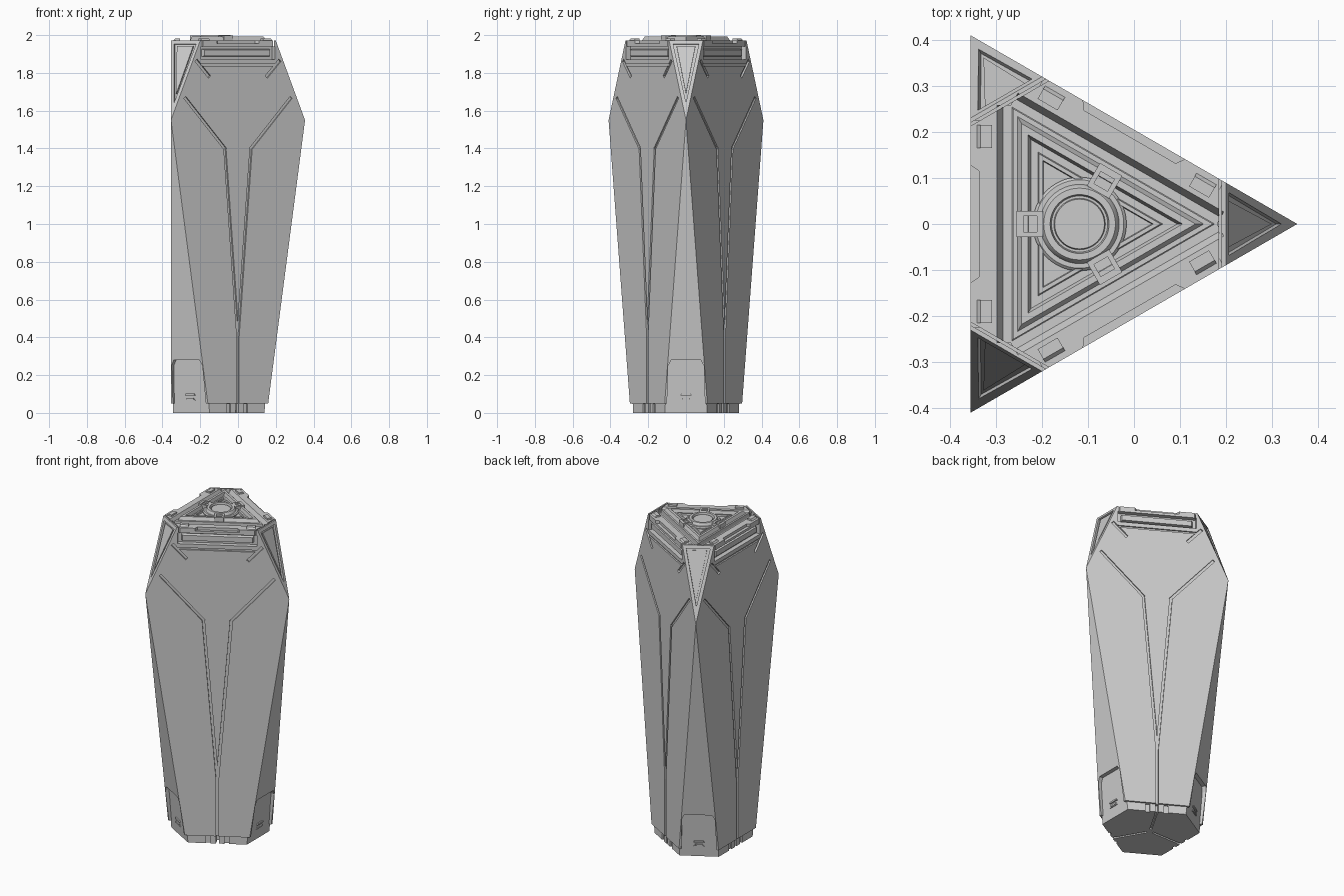
import bpy, bmesh, math
from mathutils import Matrix, Vector

if "Cube" in bpy.data.objects:
    bpy.data.objects.remove(bpy.data.objects["Cube"])

R = 0.4733            # corner radius of the triangular plan
D = R / 2             # distance from axis to each flat side
T3 = math.sqrt(3)
AXIS = Vector((-0.1183, 0, 0))

grey = bpy.data.materials.new("hull grey")
grey.use_nodes = True
grey.diffuse_color = (0.6, 0.6, 0.6, 1)
grey.node_tree.nodes["Principled BSDF"].inputs["Base Color"].default_value = (0.6, 0.6, 0.6, 1)


def finish(name, bm):
    bmesh.ops.recalc_face_normals(bm, faces=bm.faces)
    me = bpy.data.meshes.new(name)
    bm.to_mesh(me)
    bm.free()
    me.materials.append(grey)
    ob = bpy.data.objects.new(name, me)
    ob.location = AXIS
    bpy.context.collection.objects.link(ob)
    return ob


def solids(name, parts, turns=3):
    """Convex solids, each repeated around the axis."""
    bm = bmesh.new()
    for pts in parts:
        for k in range(turns):
            rot = Matrix.Rotation(k * math.tau / 3, 3, 'Z')
            vs = [bm.verts.new(rot @ Vector(p)) for p in pts]
            bmesh.ops.convex_hull(bm, input=vs)
    bmesh.ops.delete(bm, geom=[v for v in bm.verts if not v.link_faces], context='VERTS')
    bmesh.ops.dissolve_limit(bm, angle_limit=0.01, verts=bm.verts, edges=bm.edges)
    return finish(name, bm)


def carve(ob, cutter):
    mod = ob.modifiers.new("carve", 'BOOLEAN')
    mod.operation, mod.solver, mod.object = 'DIFFERENCE', 'EXACT', cutter
    mod.use_self = True
    bpy.context.view_layer.update()
    dg = bpy.context.evaluated_depsgraph_get()
    me = bpy.data.meshes.new_from_object(ob.evaluated_get(dg))
    ob.modifiers.clear()
    ob.data = me
    bpy.data.objects.remove(cutter)


def section(r, z, d=D):
    """Triangle at height z with its corners cut at radius r."""
    t = (2 * d - r) / T3
    pts = []
    for k in range(3):
        rot = Matrix.Rotation(k * math.tau / 3, 3, 'Z')
        pts += [rot @ Vector((r, t, z)), rot @ Vector((r, -t, z))]
    return pts


def box(x, y, z):
    return [(a, b, c) for a in x for b in y for c in z]


def groove(p, q, w, depth):
    """Strip cut into a flat side between two (along, height) points."""
    p, q = Vector(p), Vector(q)
    u = (q - p).normalized()
    n = Vector((-u.y, u.x)) * w / 2
    ends = [p - u * w / 2 + n, p - u * w / 2 - n, q + u * w / 2 + n, q + u * w / 2 - n]
    return [(-d, e.x, e.y) for e in ends for d in (D - depth, D + 0.02)]


def mitred(profile):
    """Triangular frame side from (distance, height) points."""
    return [(-d, m * d * T3, z) for d, z in profile for m in (-1, 1)]


# Main shell: triangle at the shoulder, cut corners below and above
shell = solids("shell", [section(0.278, 0.05) + section(R - 1e-4, 1.55)
                         + section(0.318, 1.972)], turns=1)

# Panel grooves on each side
cuts = [groove((0, 0), (0, 0.42), 0.015, 0.012),
        groove((-0.23, 1.842), (0.23, 1.842), 0.012, 0.009)]
for m in (-1, 1):
    cuts += [groove((0, 0.4), (m * 0.08, 1.4), 0.014, 0.01),
             groove((m * 0.08, 1.4), (m * 0.32, 1.665), 0.016, 0.008),
             groove((m * 0.25, 1.86), (m * 0.18, 1.785), 0.018, 0.011)]
carve(shell, solids("groove_cutter", cuts))

# Recess under the rim, rim notch, top troughs and corner slits
cuts = [box((-D - .02, -D + .028), (-.225, .225), (1.872, 1.94)),
        [(-d, m * s, z) for m in (-1, 1) for z in (1.955, 1.99)
         for d, s in ((D - .018, .115), (D + .01, .135))],
        [(-d, s, z) for s in (-.258, .258)
         for d, z in ((.145, 1.945), (.166, 1.945), (.186, 1.985), (.145, 1.985))],
        box((.303, .309), (-.13, .13), (1.94, 1.99))]
carve(shell, solids("rim_cutter", cuts))

# Recessed triangular pane on each upper corner
tip, top = Vector((R, 0, 1.55)), Vector((0.318, 0, 1.972))
along = (top - tip).normalized()
out = Vector((along.z, 0, -along.x))


def corner_pane(a, b, half, lo, hi):
    return [tip + along * u + Vector((0, s, 0)) + out * h
            for h in (lo, hi) for u, s in ((a, 0), (b, half), (b, -half))]


carve(shell, solids("pane_cutter", [corner_pane(0.1, 0.43, 0.068, -0.012, 0.03)]))
solids("corner_panes", [corner_pane(0.15, 0.42, 0.05, -0.02, -0.004)])

# Openings for the feet
opening = [(r, m * t, z) for r in (.24, .4) for m in (-1, 1)
           for t, z in ((.102, 0), (.094, .25), (.078, .28))]
carve(shell, solids("foot_cutter", [opening]))

# Base block with split seams and edge notches
base = solids("base", [section(0.258, 0, 0.226) + section(0.284, 0.285, 0.226)], turns=1)
cuts = [box((-.3, -.02), (-.006, .006), (-.02, .012)),
        box((-.3, -.205), (-.008, .008), (-.02, .1))]
for m in (-1, 1):
    cuts.append(box((-.3, -.216), (m * .04, m * .065), (-.02, .048)))
carve(base, solids("base_cutter", cuts))


# Small latch on each foot
def latch(w0, w1, z0, z1, h):
    return [(0.258 + z * 0.091 + e, m * w, z) for m in (-1, 1)
            for w, z in ((w0, z0), (w1, z1)) for e in (-.004, h)]


solids("foot_latches", [latch(.031, .026, .092, .102, .008),
                        latch(.022, .022, .07, .08, .008),
                        latch(.031, .022, .066, .072, .005)])

# Bars set inside the rim recess
solids("rim_bars", [[(-d, m * s, z) for m in (-1, 1)
                     for d, s, z in ((.2, .21, 1.885), (.2, .21, 1.928),
                                     (.228, .2, 1.89), (.228, .2, 1.922))]])
solids("rim_blocks", [[(-d, m * s, z) for s in (.165, .215)
                       for d, z in ((.19, 1.965), (.19, 1.982), (.215, 1.982), (.228, 1.965))]
                      for m in (-1, 1)])

# Raised triangular frames on the lid
solids("lid_frame", [mitred(((.149, 1.94), (.126, 1.992), (.112, 1.992), (.104, 1.965)))])
solids("inner_frame", [mitred(((.092, 1.965), (.088, 1.982), (.08, 1.982), (.077, 1.965)))])

# Round hub, revolved from a profile
bm = bmesh.new()
profile = [(.102, 1.96), (.102, 1.978), (.096, 1.984), (.086, 1.984), (.082, 1.995),
           (.078, 2.0), (.064, 2.0), (.061, 1.984), (.056, 1.984), (.054, 1.992), (0, 1.992)]
vs = [bm.verts.new((r, 0, z)) for r, z in profile]
edges = [bm.edges.new(pair) for pair in zip(vs, vs[1:])]
bmesh.ops.spin(bm, geom=vs + edges, axis=(0, 0, 1), cent=(0, 0, 0),
               steps=48, angle=math.tau, use_merge=True)
bmesh.ops.remove_doubles(bm, verts=bm.verts, dist=1e-4)
hub = finish("hub", bm)
bpy.context.view_layer.objects.active = hub
hub.select_set(True)
bpy.ops.object.shade_smooth_by_angle(angle=math.radians(25))

# Three square clips holding the hub
solids("hub_clips", [box((-.137, -.122), (-.028, .028), (1.96, 1.998)),
                     box((-.092, -.08), (-.028, .028), (1.96, 1.998)),
                     box((-.137, -.08), (.017, .028), (1.96, 1.998)),
                     box((-.137, -.08), (-.028, -.017), (1.96, 1.998)),
                     box((-.13, -.085), (-.02, .02), (1.96, 1.988))])
